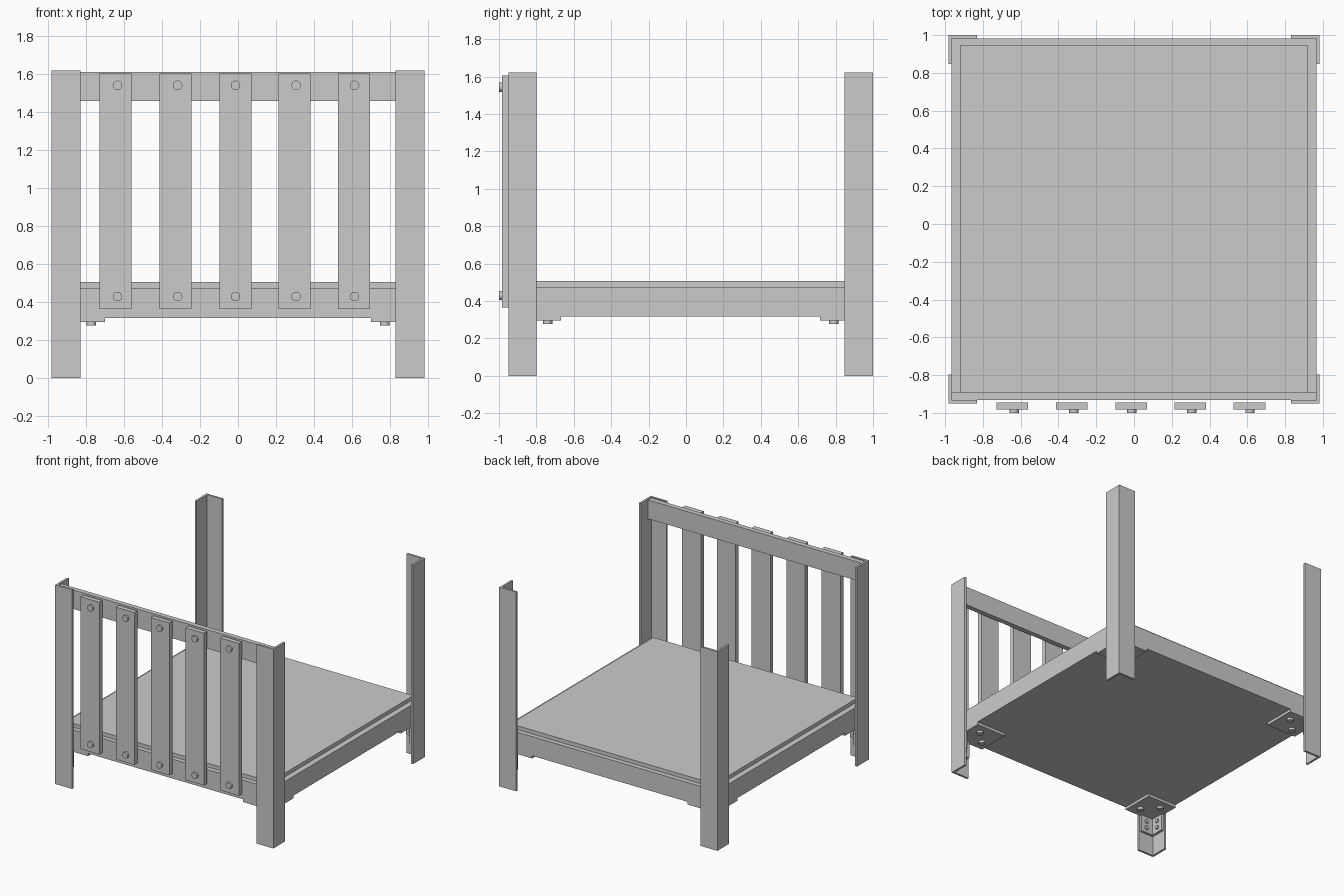
import bpy, bmesh
from mathutils import Matrix, Vector

if "Cube" in bpy.data.objects:
    bpy.data.objects.remove(bpy.data.objects["Cube"])


def finish(bm, name):
    bmesh.ops.recalc_face_normals(bm, faces=bm.faces)
    me = bpy.data.meshes.new(name)
    bm.to_mesh(me)
    bm.free()
    ob = bpy.data.objects.new(name, me)
    bpy.context.collection.objects.link(ob)
    return ob


def box(name, a, b):
    a, b = Vector([min(p) for p in zip(a, b)]), Vector([max(p) for p in zip(a, b)])
    bm = bmesh.new()
    bmesh.ops.create_cube(bm, size=1, matrix=Matrix.Translation((a + b) / 2)
                          @ Matrix.Diagonal((*(b - a), 1)))
    return finish(bm, name)


def bolt(name, base, direction, r=0.025, h=0.018):
    d = Vector(direction)
    bm = bmesh.new()
    rot = d.to_track_quat('Z', 'Y').to_matrix().to_4x4()
    bmesh.ops.create_cone(bm, cap_ends=True, segments=16, radius1=r, radius2=r, depth=h,
                          matrix=Matrix.Translation(Vector(base) + d * h / 2) @ rot)
    ob = finish(bm, name)
    for p in ob.data.polygons:
        p.use_smooth = len(p.vertices) == 4
    for e in ob.data.edges:
        v0, v1 = (ob.data.vertices[i].co for i in e.vertices)
        e.use_edge_sharp = abs((v1 - v0).dot(d)) < 1e-4


X, YF, YB = 0.983, -0.95, 1.0     # outer corners of the legs
T, W, H = 0.017, 0.152, 1.622     # angle thickness, arm width, leg height

# Bed base and raised panel
box("base", (-0.966, -0.933, 0.318), (0.966, 0.983, 0.475))
box("panel", (-0.92, -0.895, 0.46), (0.92, 0.945, 0.506))

# Headboard rail
box("headboard_rail", (-0.966, -0.933, 1.46), (0.966, -0.893, 1.614))

# Headboard slats with their bolts
for cx, bx in ((-0.645, -0.635), (-0.329, -0.318), (-0.014, -0.013), (0.298, 0.306), (0.612, 0.614)):
    box("slat", (cx - 0.084, -0.983, 0.365), (cx + 0.084, -0.945, 1.606))
    for z in (0.43, 1.543):
        bolt("slat_bolt", (bx, -0.983, z), (0, -1, 0), h=0.017)

for sx in (-1, 1):
    for y0, sy in ((YF, 1), (YB, -1)):
        # P maps inward distances from the leg's outer corner to world space
        def P(u, v, z):
            return (sx * (X - u), y0 + sy * v, z)

        # L-section corner leg
        bm = bmesh.new()
        prof = [(0, 0), (W, 0), (W, T), (T, T), (T, W), (0, W)]
        f = bm.faces.new([bm.verts.new(P(u, v, 0)) for u, v in prof])
        ext = bmesh.ops.extrude_face_region(bm, geom=[f])
        bmesh.ops.translate(bm, vec=(0, 0, H),
                            verts=[g for g in ext["geom"] if isinstance(g, bmesh.types.BMVert)])
        finish(bm, "corner_leg")

        # Corner bracket: plate under the base, two flanges against the leg
        box("bracket_plate", P(T, T, 0.296), P(0.283, 0.283, 0.318))
        box("bracket_flange_x", P(T, T, 0.16), P(W - 0.01, T + 0.02, 0.296))
        box("bracket_flange_y", P(T, T + 0.02, 0.16), P(T + 0.02, W - 0.01, 0.296))

        # Bracket bolts
        for u, v in ((0.105, 0.21), (0.21, 0.105)):
            bolt("plate_bolt", P(u, v, 0.296), (0, 0, -1))
        for z in (0.2, 0.255):
            bolt("flange_bolt", P(0.095, T + 0.02, z), (0, sy, 0), r=0.016, h=0.012)
            bolt("flange_bolt", P(T + 0.02, 0.095, z), (-sx, 0, 0), r=0.016, h=0.012)
